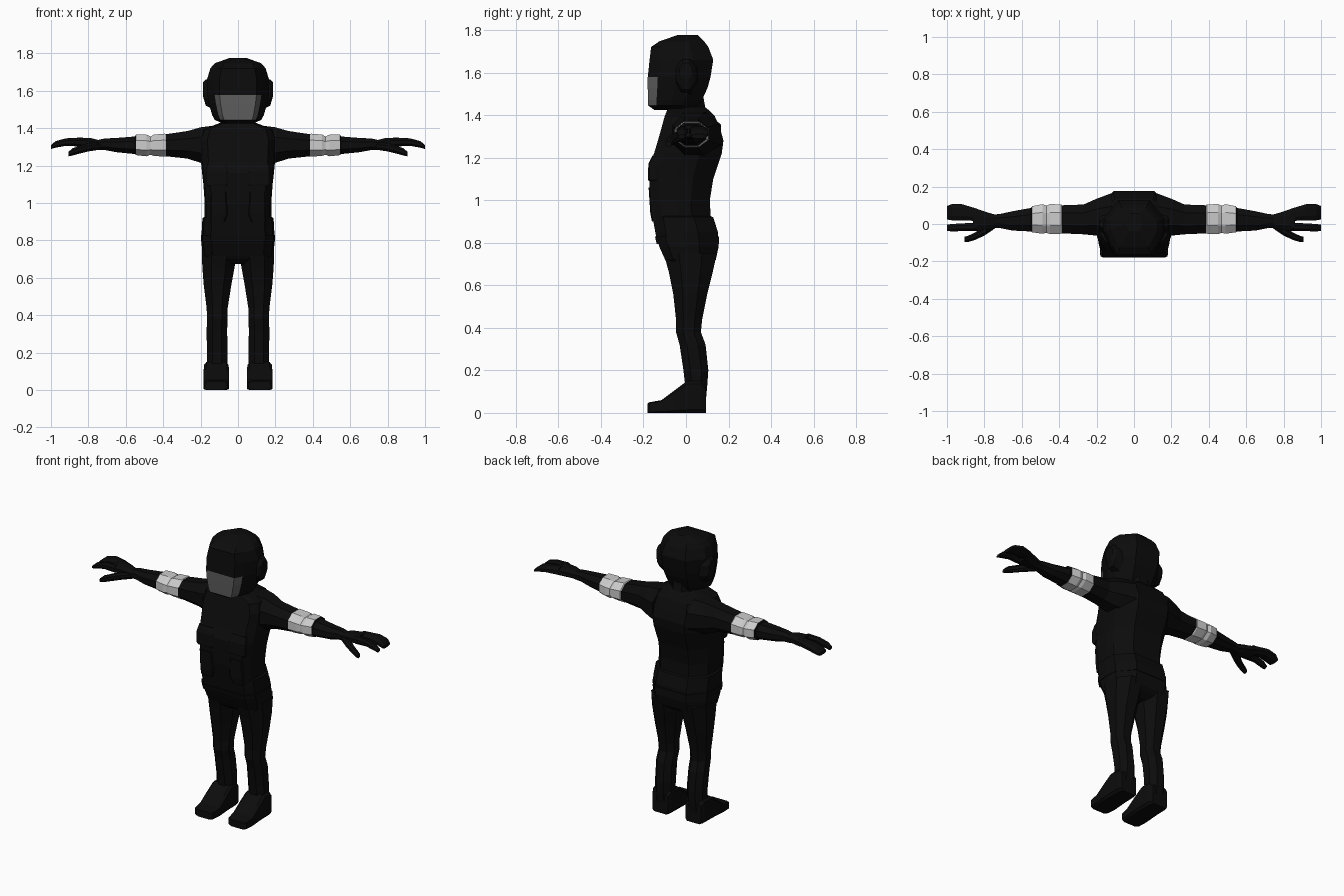
import bpy, bmesh
from mathutils import Vector


def material(name, v):
    m = bpy.data.materials.new(name)
    m.diffuse_color = (v, v, v, 1)
    return m


BLACK = material("black cloth", 0.0035)
VISOR = material("grey visor", 0.11)
BAND = material("light grey armband", 0.6)


def loft(name, rings, mats=(BLACK,), rule=None, mirror=False):
    """Skin a row of equal-sided rings, cap the ends, colour faces by rule."""
    bm = bmesh.new()
    rows = [[bm.verts.new(p) for p in r] for r in rings]
    n = len(rows[0])
    for a, b in zip(rows, rows[1:]):
        for i in range(n):
            j = (i + 1) % n
            bm.faces.new((a[i], a[j], b[j], b[i]))
    bm.faces.new(rows[0][::-1])
    bm.faces.new(rows[-1])
    bmesh.ops.recalc_face_normals(bm, faces=bm.faces)
    bm.normal_update()
    if rule:
        for f in bm.faces:
            f.material_index = rule(f.calc_center_median(), f.normal)
    mesh = bpy.data.meshes.new(name)
    bm.to_mesh(mesh)
    bm.free()
    for m in mats:
        mesh.materials.append(m)
    ob = bpy.data.objects.new(name, mesh)
    bpy.context.collection.objects.link(ob)
    if mirror:
        ob.modifiers.new("Mirror", "MIRROR").use_mirror_merge = False
    return ob


def octagon(u0, u1, v0, v1, c=0.28):
    """Chamfered rectangle in two coordinates."""
    du, dv = (u1 - u0) * c, (v1 - v0) * c
    return [(u0 + du, v0), (u1 - du, v0), (u1, v0 + dv), (u1, v1 - dv),
            (u1 - du, v1), (u0 + du, v1), (u0, v1 - dv), (u0, v0 + dv)]


def along_x(rows, c=0.28):      # rows: x, y0, y1, z0, z1
    return [[Vector((x, u, v)) for u, v in octagon(a, b, d, e, c)] for x, a, b, d, e in rows]


def along_y(rows, c=0.28):      # rows: y, x0, x1, z0, z1
    return [[Vector((u, y, v)) for u, v in octagon(a, b, d, e, c)] for y, a, b, d, e in rows]


def along_z(rows, c=0.28):      # rows: z, x0, x1, y0, y1
    return [[Vector((u, v, z)) for u, v in octagon(a, b, d, e, c)] for z, a, b, d, e in rows]


def body_rings(rows, front, side, back):
    """rows: z, half width, front y, back y; flat fronts with bevelled backs."""
    out = []
    for z, w, f, b in rows:
        d = b - f
        half = [(front * w, f), (side * w, f + 0.16 * d), (w, f + 0.45 * d),
                (w * 0.97, f + 0.68 * d), (back * w, b)]
        out.append([Vector((x, y, z)) for x, y in half]
                   + [Vector((-x, y, z)) for x, y in half[::-1]])
    return out


# Jacket body
loft("torso", body_rings([
    (0.80, .180, -.135, .125), (0.88, .178, -.150, .118), (1.00, .178, -.168, .112),
    (1.10, .185, -.172, .128), (1.16, .192, -.174, .148), (1.22, .198, -.150, .168),
    (1.28, .200, -.132, .176), (1.34, .205, -.115, .160), (1.395, .185, -.100, .135),
    (1.425, .105, -.088, .105), (1.44, .070, -.080, .085)], .80, .96, .55))

# Jacket hem and hips
loft("hips", body_rings([
    (0.675, .085, -.050, .080), (0.70, .165, -.085, .120), (0.72, .188, -.098, .140),
    (0.78, .195, -.125, .153), (0.85, .194, -.143, .150), (0.92, .190, -.152, .128),
    (0.925, .180, -.148, .115)], .72, .95, .55))

# Belt around the hem
loft("belt", body_rings([
    (0.795, .197, -.138, .156), (0.83, .197, -.146, .156)], .74, .96, .56))

# Chest pouches and the panel seams below them
loft("chest_panel", along_z([
    (1.09, .060, .165, -.176, -.10), (1.10, .055, .170, -.179, -.10),
    (1.17, .055, .170, -.177, -.10), (1.21, .060, .165, -.158, -.10)], .08), mirror=True)
loft("front_pocket", along_z([
    (0.90, .070, .150, -.160, -.10), (0.94, .055, .150, -.168, -.10),
    (1.06, .062, .150, -.176, -.10)], .08), mirror=True)

# Neck
loft("neck", along_z([
    (1.38, -.085, .085, -.085, .115), (1.44, -.070, .070, -.082, .090),
    (1.52, -.070, .070, -.080, .075)]))

# Helmet with the visor on its front and front corner faces
loft("helmet", body_rings([
    (1.425, .080, -.150, .030), (1.445, .125, -.178, .060), (1.47, .138, -.179, .075),
    (1.53, .155, -.180, .102), (1.578, .164, -.180, .115), (1.66, .166, -.171, .128),
    (1.72, .148, -.164, .105), (1.747, .125, -.125, .085), (1.776, .045, -.04, .055)],
    .60, .76, .50), (BLACK, VISOR),
    lambda c, n: int(1.446 < c.z < 1.578 and c.y < -.14 and n.y < -.3))
loft("ear_cover", along_x([
    (.13, -.055, .055, 1.50, 1.67), (.172, -.045, .045, 1.52, 1.66),
    (.187, -.030, .030, 1.57, 1.645)]), mirror=True)

# Arm with a creased armband
loft("arm", along_x([
    (.12, -.085, .165, 1.20, 1.415), (.20, -.062, .135, 1.215, 1.405),
    (.27, -.055, .104, 1.238, 1.385), (.385, -.050, .100, 1.250, 1.368),
    (.390, -.052, .104, 1.248, 1.371), (.450, -.054, .107, 1.252, 1.366),
    (.468, -.047, .098, 1.258, 1.356), (.490, -.052, .106, 1.250, 1.366),
    (.545, -.044, .095, 1.256, 1.366), (.550, -.040, .086, 1.262, 1.356),
    (.650, -.035, .068, 1.272, 1.348), (.715, -.022, .054, 1.284, 1.345),
    (.755, -.020, .050, 1.285, 1.336)]), (BLACK, BAND),
    lambda c, n: int(.386 < c.x < .546), mirror=True)

# Glove: palm, grouped fingers, forefinger and thumb
loft("palm", along_x([
    (.735, -.018, .048, 1.287, 1.334), (.79, -.032, .064, 1.290, 1.348),
    (.86, -.038, .088, 1.298, 1.350)]), mirror=True)
loft("fingers", along_x([
    (.84, .016, .082, 1.302, 1.350), (.92, .020, .106, 1.306, 1.346),
    (.975, .020, .106, 1.296, 1.331), (1.0, .024, .096, 1.289, 1.310)]), mirror=True)
loft("forefinger", along_x([
    (.84, -.038, .008, 1.302, 1.349), (.92, -.038, .003, 1.306, 1.345),
    (.975, -.040, 0, 1.296, 1.330), (1.0, -.036, -.004, 1.289, 1.308)]), mirror=True)
loft("thumb", along_x([
    (.735, -.018, .020, 1.286, 1.325), (.80, -.062, -.010, 1.276, 1.320),
    (.85, -.085, -.046, 1.264, 1.305), (.885, -.096, -.062, 1.254, 1.293),
    (.905, -.096, -.068, 1.250, 1.275)]), mirror=True)

# Trouser leg
loft("leg", along_z([
    (0.04, .058, .172, .000, .092), (0.13, .057, .166, -.004, .100),
    (0.20, .056, .166, -.012, .105), (0.32, .058, .168, -.030, .092),
    (0.38, .056, .165, -.047, .070), (0.44, .055, .168, -.047, .076),
    (0.56, .036, .183, -.060, .100), (0.66, .018, .191, -.080, .125),
    (0.75, .006, .192, -.105, .145)]), mirror=True)

# Boot
loft("boot", along_y([
    (.094, .062, .170, 0, .125), (.07, .052, .180, 0, .150), (.005, .050, .182, 0, .150),
    (-.055, .048, .184, 0, .105), (-.115, .048, .184, 0, .060),
    (-.172, .055, .180, 0, .050), (-.180, .070, .165, 0, .045)], .10), mirror=True)
